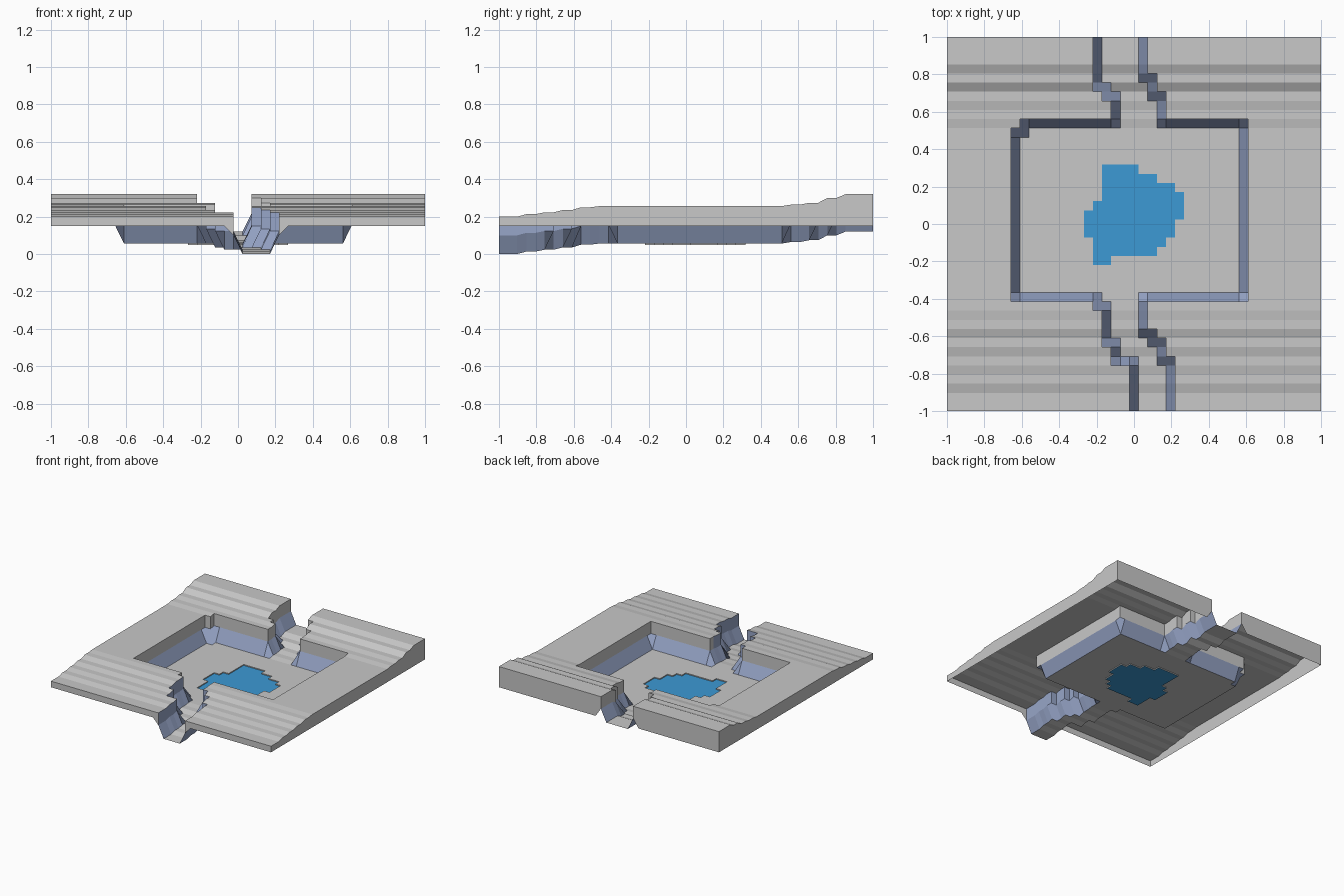
import bpy, bmesh
from mathutils import Vector

if "Cube" in bpy.data.objects:
    bpy.data.objects.remove(bpy.data.objects["Cube"])

D = 2 / 41                       # terrain cell size
BASE = 0.15                      # bottom of the outer skirt
LO, HI = -21, 20                 # first and last grid line


def pos(n):
    return (n + 0.5) * D


def material(name, rgb):
    m = bpy.data.materials.new(name)
    m.diffuse_color = (*rgb, 1)
    m.use_nodes = True
    m.node_tree.nodes["Principled BSDF"].inputs["Base Color"].default_value = m.diffuse_color
    return m


ROCK = material("rock_grey", (0.58, 0.58, 0.58))
CLIFF = material("cliff_blue_grey", (0.31, 0.38, 0.58))
WATER = material("water_blue", (0.045, 0.32, 0.66))

# ground height along y: (grid line, height), flat or ramped between entries
PROFILE = [(-21, .20), (-19, .20), (-18, .213), (-17, .213), (-16, .223), (-15, .223),
           (-14, .235), (-13, .235), (-12, .25), (-11, .25), (-10, .256), (10, .256),
           (11, .264), (12, .264), (13, .274), (14, .274), (15, .30), (16, .30),
           (17, .32), (20, .32)]

# canyon and basin outline: y from, y to, x from, x to (grid lines)
CANYON = [(16, 20, -5, 1), (14, 16, -5, 2), (13, 14, -4, 3), (11, 13, -3, 3),
          (10, 11, -13, 12), (-9, 10, -14, 12), (-10, -9, -5, 1), (-12, -10, -4, 1),
          (-13, -12, -4, 2), (-14, -13, -4, 3), (-15, -14, -3, 3), (-16, -15, -3, 4),
          (-21, -16, -1, 4)]

# pond outline, one row per cell from y line 5 downwards: x from, x to
POND = [(-4, 0), (-4, 2), (-4, 4), (-4, 5), (-5, 5), (-6, 5),
        (-6, 4), (-6, 4), (-5, 3), (-5, 2), (-5, -3)]


def top(j):
    for (a, za), (b, zb) in zip(PROFILE, PROFILE[1:]):
        if a <= j <= b:
            return za + (zb - za) * (j - a) / (b - a)


def floor(j):
    return top(j) - 0.2


open_cells = {(i, j) for y0, y1, x0, x1 in CANYON
              for j in range(y0, y1) for i in range(x0, x1)}
pond_cells = {(i, 5 - r) for r, (x0, x1) in enumerate(POND) for i in range(x0, x1)}
SIDES = [((1, 0), (1, 0), (1, 1)), ((-1, 0), (0, 0), (0, 1)),
         ((0, 1), (0, 1), (1, 1)), ((0, -1), (0, 0), (1, 0))]


def inside(i, j):
    return LO <= i < HI and LO <= j < HI


def on_rim(i, j):
    """A grid point touching both canyon and plateau."""
    near = [(i + a, j + b) in open_cells for a in (-1, 0) for b in (-1, 0)
            if inside(i + a, j + b)]
    return any(near) and not all(near)


def canyon_z(i, j):
    return floor(j) + (0.1 if on_rim(i, j) else 0)


class Part:
    """Collects faces with a facing direction and makes one object."""

    def __init__(self, name, mats):
        self.name, self.mats, self.bm = name, mats, bmesh.new()

    def face(self, pts, facing, mat):
        f = self.bm.faces.new([self.bm.verts.new((pos(i), pos(j), z)) for i, j, z in pts])
        f.normal_update()
        if f.normal.dot(Vector(facing)) < 0:
            f.normal_flip()
        f.material_index = self.mats.index(mat)

    def cell(self, i, j, height, mat):
        self.face([(a, b, height(a, b)) for a, b in
                   ((i, j), (i + 1, j), (i + 1, j + 1), (i, j + 1))], (0, 0, 1), mat)

    def wall(self, i, j, p, q, hi, lo, facing, mat):
        a, b = (i + p[0], j + p[1]), (i + q[0], j + q[1])
        self.face([(*a, lo(*a)), (*b, lo(*b)), (*b, hi(*b)), (*a, hi(*a))],
                  (*facing, 0), mat)

    def finish(self):
        bmesh.ops.remove_doubles(self.bm, verts=self.bm.verts, dist=1e-4)
        me = bpy.data.meshes.new(self.name)
        self.bm.to_mesh(me)
        self.bm.free()
        for m in self.mats:
            me.materials.append(m)
        bpy.context.collection.objects.link(bpy.data.objects.new(self.name, me))


def ground(i, j):
    return top(j)


def skirt_bottom(i, j):
    return canyon_z(i, j) if on_rim(i, j) else BASE


plateau = Part("plateau", [ROCK, CLIFF])
canyon = Part("canyon_walls_and_floor", [ROCK, CLIFF])
pond = Part("pond", [WATER, ROCK])


def pond_z(i, j):
    return floor(j) - 0.008


for i in range(LO, HI):
    for j in range(LO, HI):
        c = (i, j)
        if c in pond_cells:                      # sunken water surface and its bank
            pond.cell(i, j, pond_z, WATER)
            for d, p, q in SIDES:
                if (i + d[0], j + d[1]) not in pond_cells:
                    pond.wall(i, j, p, q, canyon_z, pond_z, (-d[0], -d[1]), ROCK)
        elif c in open_cells:                    # flat floor or sloping lower cliff
            slope = any(on_rim(i + a, j + b) for a in (0, 1) for b in (0, 1))
            canyon.cell(i, j, canyon_z, CLIFF if slope else ROCK)
        else:                                    # plateau top, upper cliff, outer skirt
            plateau.cell(i, j, ground, ROCK)
            for d, p, q in SIDES:
                n = (i + d[0], j + d[1])
                if n in open_cells:
                    plateau.wall(i, j, p, q, ground, canyon_z, d,
                                 CLIFF if j < -10 else ROCK)
                elif not inside(*n):
                    plateau.wall(i, j, p, q, ground, skirt_bottom, d, ROCK)

for part in (plateau, canyon, pond):
    part.finish()
